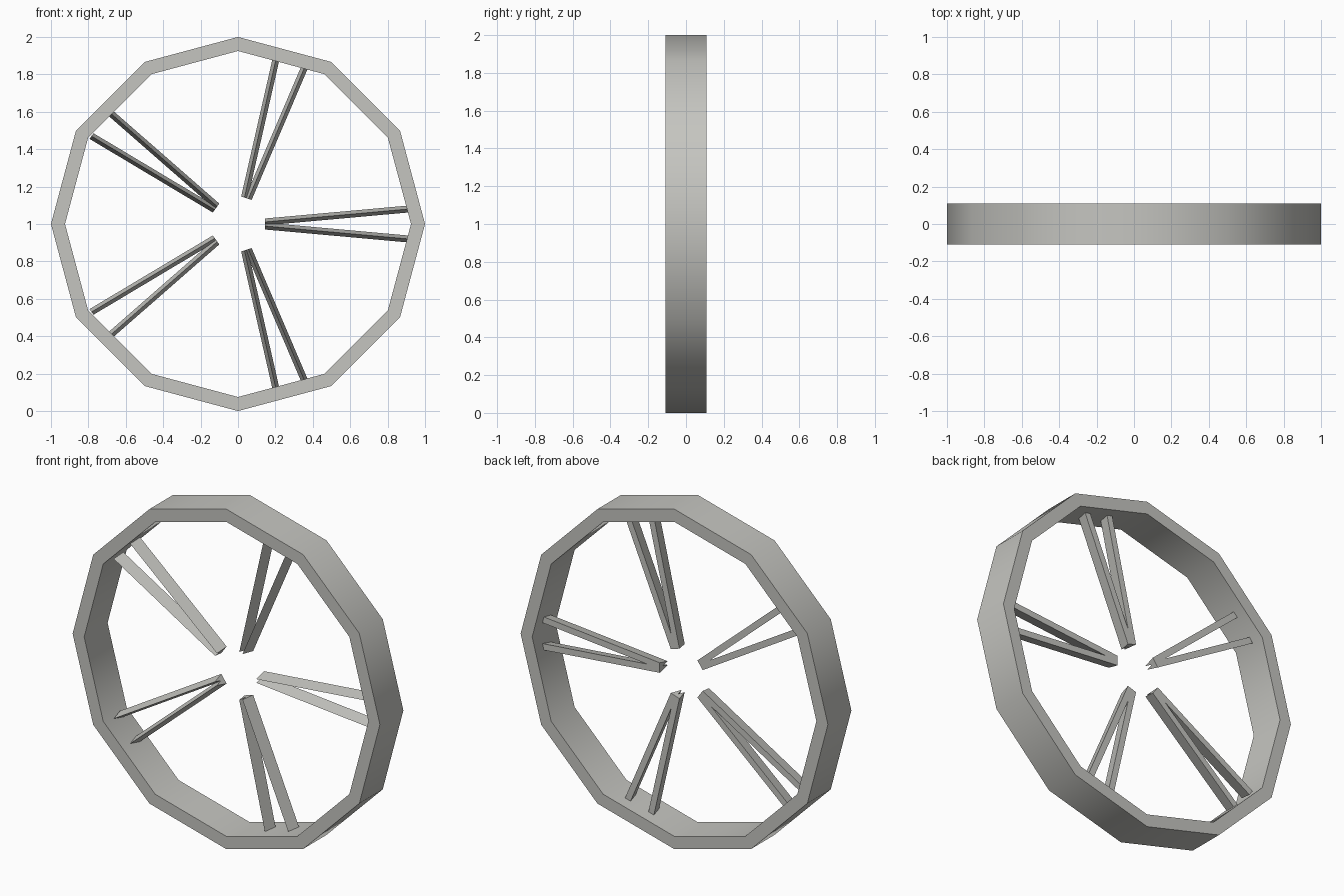
import bpy, bmesh, math
from mathutils import Vector, Matrix

if "Cube" in bpy.data.objects:
    bpy.data.objects.remove(bpy.data.objects["Cube"])

SIDES, R_OUT, R_IN, HALF = 12, 1.0, 0.925, 0.109
CENTRE = Vector((0, 0, 1))

metal = bpy.data.materials.new("light_grey_metal")
metal.diffuse_color = (0.56, 0.56, 0.53, 1)
metal.use_nodes = True
metal.node_tree.nodes["Principled BSDF"].inputs["Base Color"].default_value = metal.diffuse_color


def finish(name, bm):
    bmesh.ops.recalc_face_normals(bm, faces=bm.faces)
    mesh = bpy.data.meshes.new(name)
    bm.to_mesh(mesh)
    bm.free()
    mesh.materials.append(metal)
    ob = bpy.data.objects.new(name, mesh)
    ob.location = CENTRE
    bpy.context.collection.objects.link(ob)
    return ob


# Rim: rectangular section swept round twelve sides
bm = bmesh.new()
section = [(R_OUT, -HALF), (R_OUT, HALF), (R_IN, HALF), (R_IN, -HALF)]
loops = []
for i in range(SIDES):
    a = math.tau * i / SIDES
    loops.append([bm.verts.new((r * math.cos(a), y, r * math.sin(a))) for r, y in section])
for i in range(SIDES):
    p, q = loops[i], loops[(i + 1) % SIDES]
    for j in range(4):
        k = (j + 1) % 4
        bm.faces.new((p[j], p[k], q[k], q[j]))
rim = finish("rim", bm)
bpy.context.view_layer.objects.active = rim
rim.select_set(True)
bpy.ops.object.shade_smooth_by_angle(angle=math.radians(40))

# Spokes: five V-shaped pairs of three-sided bars, ridge to the front
bm = bmesh.new()
bar = [(-0.037, 0), (0.037, 0.0185), (0.037, -0.0185)]
for n in range(5):
    turn = Matrix.Rotation(-math.tau * n / 5, 3, 'Y')
    for s in (-1, 1):
        ends = []
        for x, z in ((0.145, 0.011), (0.91, 0.08)):
            ends.append([bm.verts.new(turn @ Vector((x, y, s * z + dz))) for y, dz in bar])
        for j in range(3):
            k = (j + 1) % 3
            bm.faces.new((ends[0][j], ends[0][k], ends[1][k], ends[1][j]))
        for e in ends:
            bm.faces.new(e)
finish("spokes", bm)
